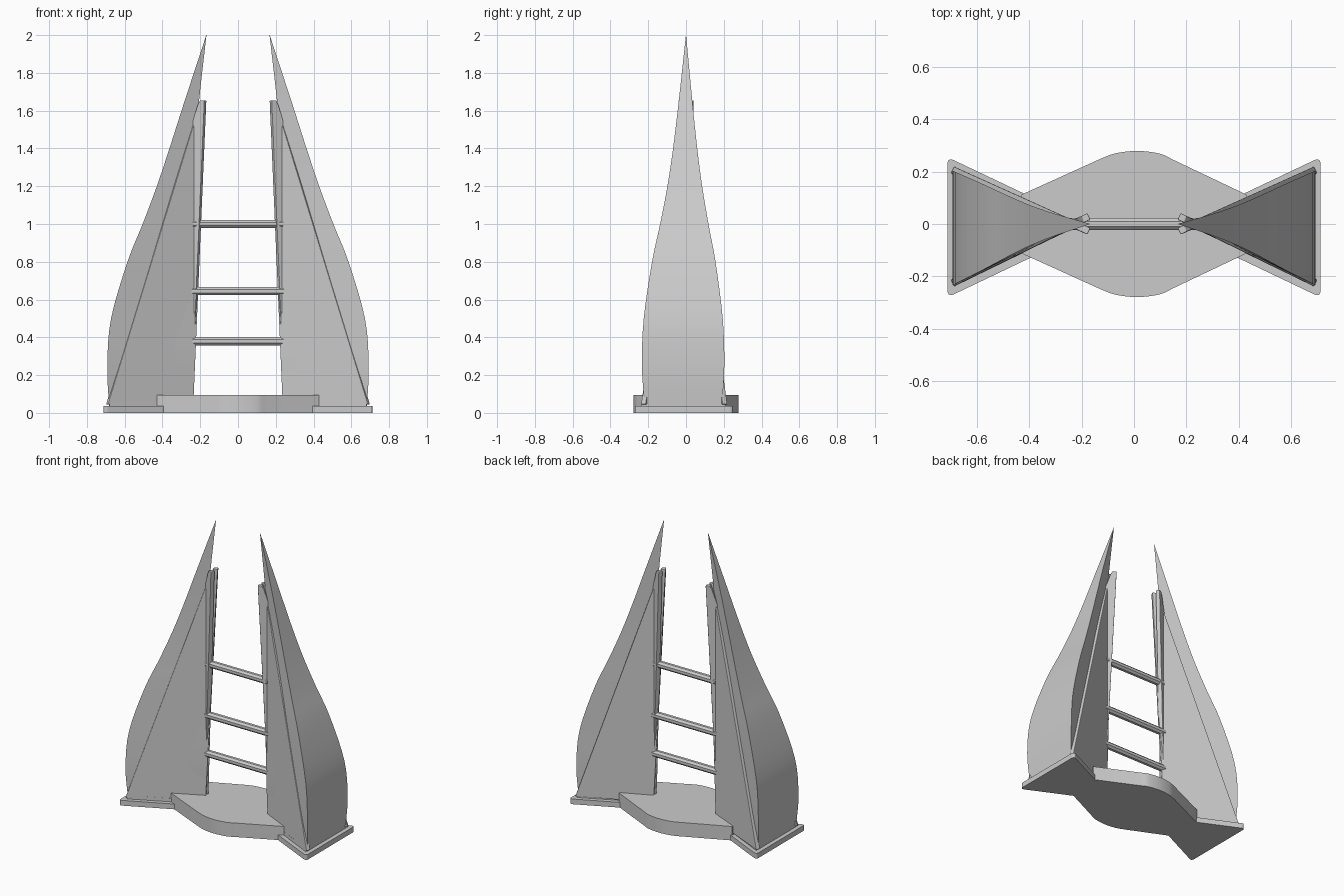
import bpy, bmesh, math
from mathutils import Vector

cube = bpy.data.objects.get("Cube")
if cube:
    bpy.data.objects.remove(cube, do_unlink=True)

grey = bpy.data.materials.new("pale_grey")
grey.use_nodes = True
grey.diffuse_color = (0.6, 0.6, 0.6, 1)
grey.node_tree.nodes["Principled BSDF"].inputs["Base Color"].default_value = grey.diffuse_color

SLOPE = 0.47     # plan slope of the tower walls
SIDES = {"left": 1, "right": -1}


def loft(name, rings, smooth=False, bevel=0.0):
    """Skin a stack of equal-length point rings and cap both ends."""
    bm = bmesh.new()
    rows = [[bm.verts.new(p) for p in ring] for ring in rings]
    n = len(rows[0])
    for a, b in zip(rows, rows[1:]):
        for i in range(n):
            j = (i + 1) % n
            bm.faces.new((a[i], a[j], b[j], b[i]))
    bm.faces.new(rows[0][::-1])
    bm.faces.new(rows[-1])
    bmesh.ops.recalc_face_normals(bm, faces=bm.faces)
    mesh = bpy.data.meshes.new(name)
    bm.to_mesh(mesh)
    bm.free()
    mesh.materials.append(grey)
    obj = bpy.data.objects.new(name, mesh)
    bpy.context.collection.objects.link(obj)
    if bevel:
        mod = obj.modifiers.new("soft_edges", "BEVEL")
        mod.width, mod.segments = bevel, 2
    if smooth:
        bpy.ops.object.select_all(action="DESELECT")
        obj.select_set(True)
        bpy.context.view_layer.objects.active = obj
        bpy.ops.object.shade_smooth_by_angle(angle=math.radians(30))
    return obj


def slab(name, outline, low, high, **options):
    return loft(name, [[(x, y, z) for x, y in outline] for z in (low, high)], **options)


def spline(points, steps):
    """Catmull-Rom curve through the given points."""
    pts = [Vector(p) for p in points]
    pts = [2 * pts[0] - pts[1]] + pts + [2 * pts[-1] - pts[-2]]
    out = []
    for a, b, c, d in zip(pts, pts[1:], pts[2:], pts[3:]):
        for k in range(steps):
            t = k / steps
            out.append(0.5 * (2 * b + (c - a) * t + (2 * a - 5 * b + 4 * c - d) * t * t
                              + (3 * b - a - 3 * c + d) * t ** 3))
    return out + [pts[-2]]


def rounded(corners, radius, steps=5):
    """Round the corners of a plan outline."""
    out = []
    for i, c in enumerate(corners):
        c = Vector(c)
        a = (Vector(corners[i - 1]) - c).normalized() * radius
        b = (Vector(corners[(i + 1) % len(corners)]) - c).normalized() * radius
        for k in range(steps + 1):
            t = k / steps
            out.append(c + a * (1 - t) ** 2 + b * t * t)
    return out


# Sail profile: height, outer reach, half width
sail_curve = spline([(0.035, 0.683, 0.205), (0.25, 0.692, 0.218), (0.5, 0.672, 0.209),
                     (0.8, 0.585, 0.168), (1.0, 0.505, 0.128), (1.2, 0.43, 0.092),
                     (1.4, 0.363, 0.064), (1.65, 0.283, 0.036), (2.0, 0.168, 0.0005)], 4)

for side, s in SIDES.items():
    # Tower foot: rounded wedge with a smaller step on it
    foot = [(s * 0.712, 0.255), (s * 0.712, -0.28), (s * 0.15, -0.012)]
    slab(side + "_foot", rounded(foot, 0.028), 0, 0.036)
    step = [(s * 0.68, 0.21), (s * 0.68, -0.235), (s * 0.22, -0.012)]
    slab(side + "_foot_step", step, 0.036, 0.06)

    # Curved wedge-shaped tower body
    rings = []
    for z, reach, half in sail_curve:
        shift = -0.07 * half
        rings.append([(s * reach, shift + half, z), (s * reach, shift - half, z),
                      (s * (reach - half / SLOPE), shift, z)])
    loft(side + "_sail", rings, smooth=True)

    # Two upright triangular fins flanking the body
    outline = [(0.688, 0.045), (0.235, 0.045), (0.166, 1.655), (0.19, 1.655), (0.203, 1.63)]
    normal = Vector((-SLOPE, 1)).normalized() * 0.028
    for face, f in (("front", -1), ("back", 1)):
        rings = []
        for depth in (0, 1):
            ring = []
            for x, z in outline:
                y = (x - 0.2) * SLOPE - depth * normal.y
                px = x - depth * normal.x
                ring.append((s * px, f * y - 0.02 * (x - 0.2), z))
            rings.append(ring)
        loft(f"{side}_{face}_fin", rings, bevel=0.004)

# Central podium with bowed front and back
bow = spline([(-0.13, 0.248), (-0.07, 0.27), (0.015, 0.279), (0.1, 0.268), (0.15, 0.245)], 4)
back = [(-0.43, 0.112)] + [(p.x, p.y) for p in bow] + [(0.43, 0.112)]
front = [(x, -y) for x, y in reversed(back)]
slab("podium", back + front, 0, 0.096, smooth=True)

# Bridges between the towers
for name, z, half in (("lower", 0.38, 0.262), ("middle", 0.645, 0.252), ("upper", 1.0, 0.237)):
    rings = []
    for x in (-half, half):
        angles = [math.pi / 8 + i * math.pi / 4 for i in range(8)]
        rings.append([(x, 0.024 * math.cos(a), z + 0.024 * math.sin(a)) for a in angles])
    loft(name + "_bridge", rings)
